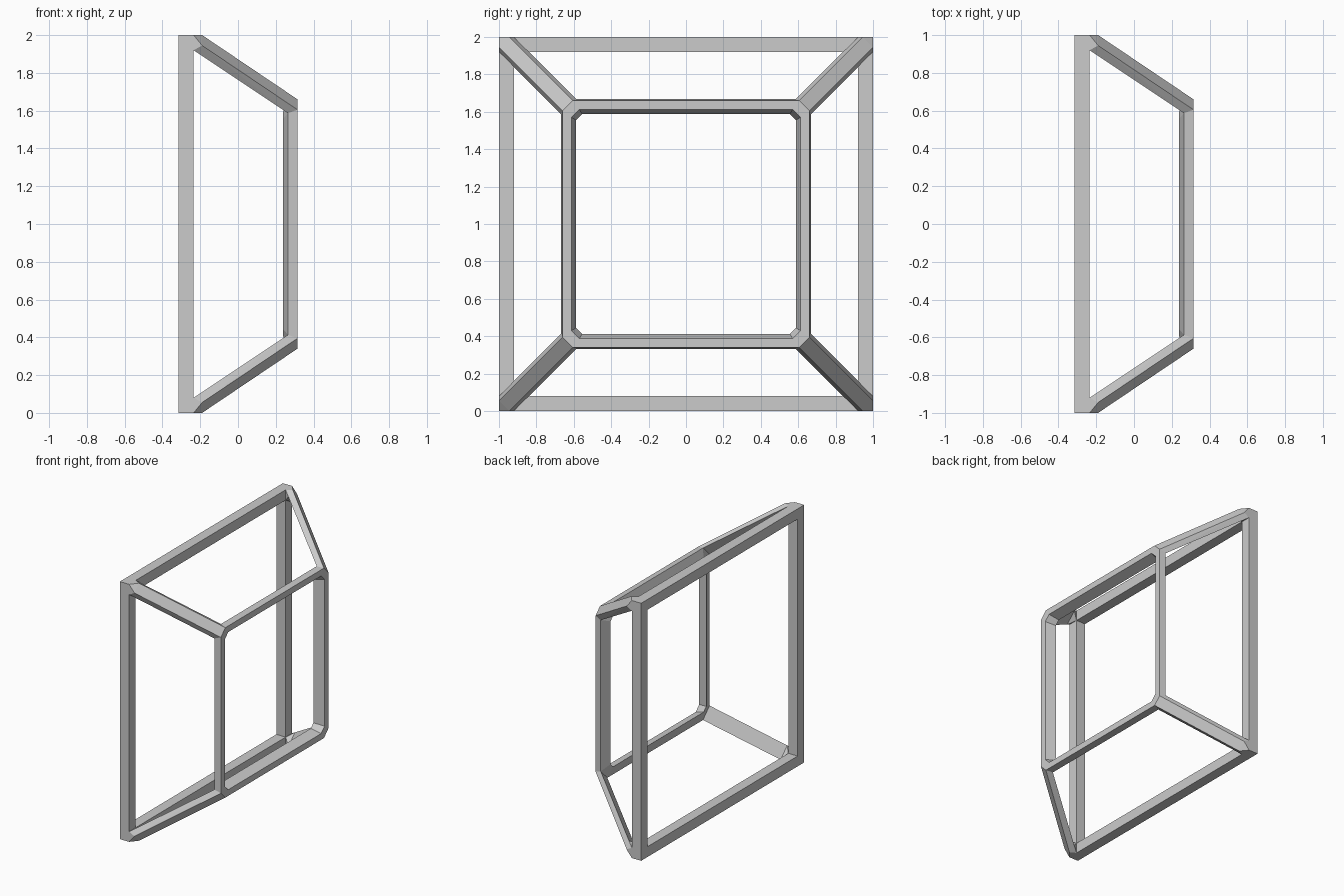
import bpy, bmesh, math
from mathutils import Matrix, Vector

if "Cube" in bpy.data.objects:
    bpy.data.objects.remove(bpy.data.objects["Cube"])


def hull_part(name, points):
    """Four copies of one convex piece, turned about the frame's axis."""
    bm = bmesh.new()
    for k in range(4):
        turn = Matrix.Rotation(k * math.pi / 2, 3, 'X')
        vs = [bm.verts.new(turn @ Vector(p) + Vector((0, 0, 1))) for p in points]
        res = bmesh.ops.convex_hull(bm, input=vs)
        junk = {v for v in res['geom_interior'] + res['geom_unused']
                if isinstance(v, bmesh.types.BMVert)}
        bmesh.ops.delete(bm, geom=list(junk), context='VERTS')
    bmesh.ops.dissolve_limit(bm, angle_limit=0.02, verts=bm.verts, edges=bm.edges)
    bmesh.ops.recalc_face_normals(bm, faces=bm.faces)
    mesh = bpy.data.meshes.new(name)
    bm.to_mesh(mesh)
    bm.free()
    obj = bpy.data.objects.new(name, mesh)
    bpy.context.collection.objects.link(obj)
    return obj


def swapped(points):
    """Points plus their mirror across the corner diagonal."""
    return points + [(x, v, u) for x, u, v in points]


B0, B1 = -0.315, -0.235   # depth of the large frame

# large square frame, mitred bars
hull_part("large_frame", [(x, s * r, r) for x in (B0, B1)
                          for r in (0.92, 1.0) for s in (-1, 1)])

# small frame bar section: (x, bar end, distance from axis)
section = [(0.315, 0.605, 0.66), (0.315, 0.570, 0.612),
           (0.237, 0.555, 0.587), (0.265, 0.587, 0.668)]
hull_part("small_frame", [(x, s * u, v) for x, u, v in section for s in (-1, 1)])

# chamfered corners of the small frame
hull_part("small_frame_corners", swapped(section))

# slanted corner struts
strut_end = [(B1, 0.92, 1.0), (-0.19, 0.945, 1.0)]
hull_part("struts", swapped(strut_end + [section[0], section[3]]) + [(B1, 1, 1)])

# small gussets inside the large frame corners
hull_part("strut_gussets", swapped([(B1, 0.92, 1.0), (-0.19, 0.89, 0.97)])
          + [(B1, 0.92, 0.92)])
